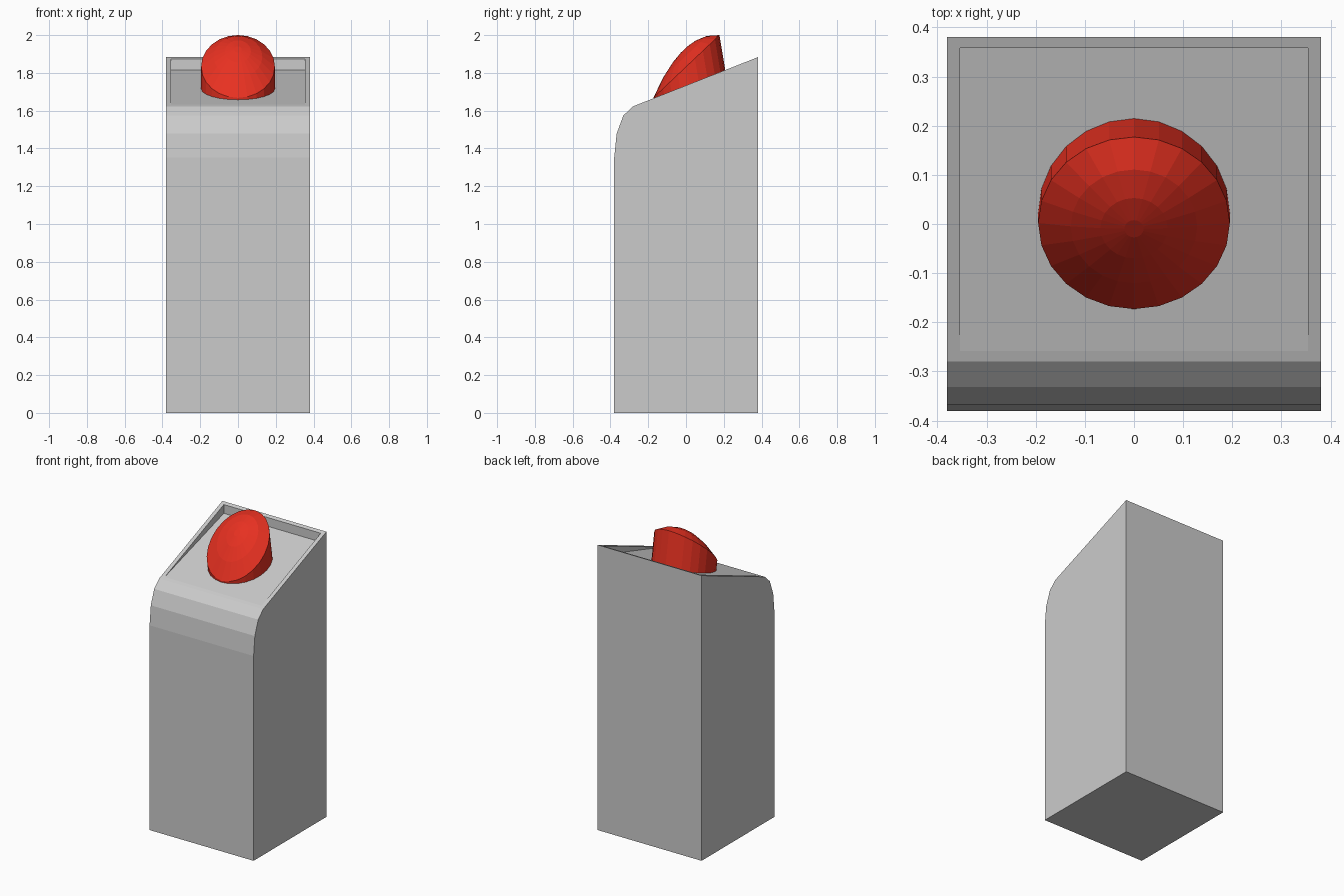
import bpy, bmesh
from math import sin, cos, pi

if "Cube" in bpy.data.objects:
    bpy.data.objects.remove(bpy.data.objects["Cube"])


def finish(name, bm):
    bmesh.ops.recalc_face_normals(bm, faces=bm.faces)
    mesh = bpy.data.meshes.new(name)
    bm.to_mesh(mesh)
    bm.free()
    obj = bpy.data.objects.new(name, mesh)
    bpy.context.collection.objects.link(obj)
    return obj


def side_prism(name, profile, half_width):
    """Extrude a (y, z) profile symmetrically along x."""
    bm = bmesh.new()
    face = bm.faces.new([bm.verts.new((-half_width, y, z)) for y, z in profile])
    ext = bmesh.ops.extrude_face_region(bm, geom=[face])
    verts = [v for v in ext["geom"] if isinstance(v, bmesh.types.BMVert)]
    bmesh.ops.translate(bm, verts=verts, vec=(2 * half_width, 0, 0))
    return finish(name, bm)


# Pedestal with sloped top and rounded front edge
pedestal = side_prism("pedestal", [
    (-0.38, 0), (0.38, 0), (0.38, 1.883), (-0.28, 1.623),
    (-0.332, 1.574), (-0.367, 1.479), (-0.38, 1.352)], 0.38)


# Wedge-shaped recess in the sloped top, fading out at the front
def floor_z(y):
    return 1.817 + 0.3 * (y - 0.36)


cutter = side_prism("recess_cutter", [
    (-0.32, floor_z(-0.32)), (0.358, floor_z(0.358)), (0.358, 2.2), (-0.32, 2.2)], 0.354)
cutter.hide_render = True
cutter.hide_viewport = True
cut = pedestal.modifiers.new("recess", 'BOOLEAN')
cut.operation = 'DIFFERENCE'
cut.solver = 'EXACT'
cut.object = cutter

# Slanted button: base ring on the recess floor, tilted rim, shallow dome
SIDES = 24
bm = bmesh.new()


def ring(radius_x, radius_y, centre_y, height):
    verts = []
    for i in range(SIDES):
        a = 2 * pi * i / SIDES
        y = centre_y + radius_y * sin(a)
        verts.append(bm.verts.new((radius_x * cos(a), y, height(y))))
    return verts


rings = [ring(0.195, 0.193, 0.022, lambda y: floor_z(y) - 0.003)]
for t, h in [(1, 0), (0.66, 0.052), (0.35, 0.08), (0.1, 0.09)]:
    rings.append(ring(0.195 * t, 0.175 * t, 0.002 - 0.13 * h,
                      lambda y, h=h: 1.834 + 0.949 * (y - 0.002 + 0.13 * h) + h))
for low, high in zip(rings, rings[1:]):
    for i in range(SIDES):
        j = (i + 1) % SIDES
        bm.faces.new((low[i], low[j], high[j], high[i]))
bm.faces.new(rings[0])
bm.faces.new(rings[-1])
button = finish("button", bm)

red = bpy.data.materials.new("red")
red.diffuse_color = (0.8, 0.03, 0.015, 1)
red.use_nodes = True
red.node_tree.nodes["Principled BSDF"].inputs["Base Color"].default_value = red.diffuse_color
button.data.materials.append(red)
